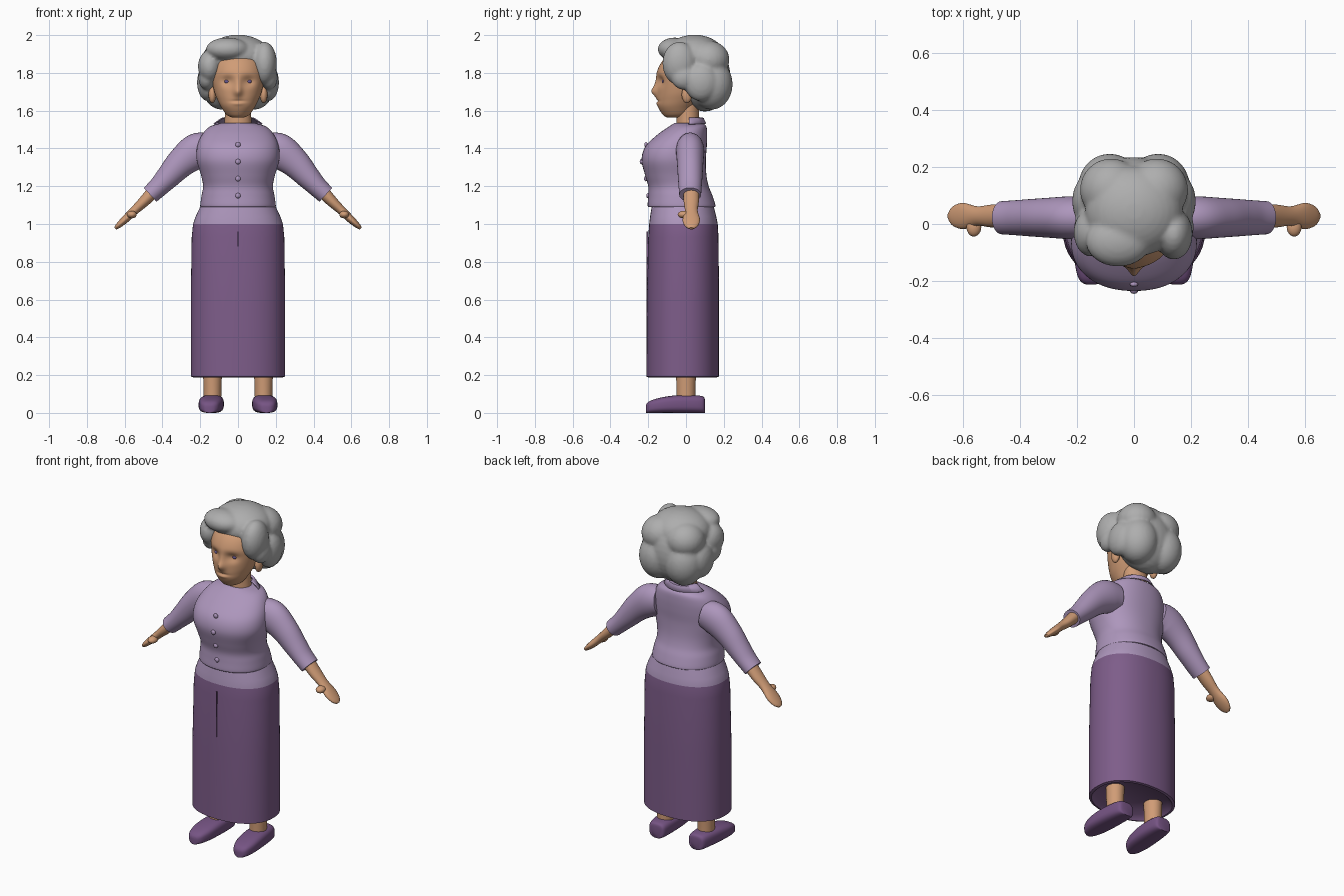
import bpy, bmesh, math
from mathutils import Vector, Matrix

cube = bpy.data.objects.get("Cube")
if cube:
    bpy.data.objects.remove(cube, do_unlink=True)


def material(name, r, g, b):
    # sRGB 0-255 to linear
    rgb = [((c / 255 + 0.055) / 1.055) ** 2.4 for c in (r, g, b)]
    m = bpy.data.materials.new(name)
    m.use_nodes = True
    m.diffuse_color = (*rgb, 1)
    bsdf = m.node_tree.nodes["Principled BSDF"]
    bsdf.inputs["Base Color"].default_value = (*rgb, 1)
    bsdf.inputs["Roughness"].default_value = 0.8
    return m


SKIN = material("skin", 208, 156, 118)
LAVENDER = material("lavender cloth", 173, 150, 188)
PLUM = material("plum cloth", 126, 93, 138)
SHOE = material("shoe purple", 118, 84, 132)
GREY = material("grey hair", 174, 174, 174)
EYE = material("eye violet", 108, 92, 150)


def finish(name, bm, *mats, angle=45):
    bmesh.ops.recalc_face_normals(bm, faces=bm.faces)
    mesh = bpy.data.meshes.new(name)
    bm.to_mesh(mesh)
    bm.free()
    ob = bpy.data.objects.new(name, mesh)
    bpy.context.collection.objects.link(ob)
    for m in mats:
        mesh.materials.append(m)
    bpy.ops.object.select_all(action="DESELECT")
    ob.select_set(True)
    bpy.context.view_layer.objects.active = ob
    bpy.ops.object.shade_smooth_by_angle(angle=math.radians(angle))
    return ob


def spline(rows, steps):
    # Catmull-Rom through the stations
    out = []
    for i in range(len(rows) - 1):
        a, b, c, d = (rows[max(0, min(len(rows) - 1, i + k))] for k in (-1, 0, 1, 2))
        for s in range(steps):
            t = s / steps
            out.append([q + t * (r - p + t * (2 * p - 5 * q + 4 * r - s2 + t * (3 * (q - r) + s2 - p))) / 2
                        for p, q, r, s2 in zip(a, b, c, d)])
    return out + [list(rows[-1])]


def loft(stations, n=48, power=2.0):
    # stations are (centre, u axis, v axis)
    bm = bmesh.new()
    rings = []
    for c, u, v in stations:
        ring = []
        for i in range(n):
            a = math.tau * i / n
            ca, sa = (math.copysign(abs(f) ** (2 / power), f) for f in (math.cos(a), math.sin(a)))
            ring.append(bm.verts.new(c + u * ca + v * sa))
        rings.append(ring)
    for lo, hi in zip(rings, rings[1:]):
        for i in range(n):
            j = (i + 1) % n
            bm.faces.new((lo[i], lo[j], hi[j], hi[i]))
    bm.faces.new(rings[0])
    bm.faces.new(rings[-1])
    return bm


def upright(rows, steps=5, x=0, **kw):
    # rows are (z, half width, front y, back y)
    return loft([(Vector((x, (f + b) / 2, z)), Vector((w, 0, 0)), Vector((0, (b - f) / 2, 0)))
                 for z, w, f, b in spline(rows, steps)], **kw)


def limb(rows, side, y):
    # rows are (x, z, half depth, half thickness)
    pts = spline(rows, 5)
    st = []
    for i, (x, z, d, t) in enumerate(pts):
        p, q = pts[max(0, i - 1)], pts[min(len(pts) - 1, i + 1)]
        along = Vector((q[0] - p[0], 0, q[1] - p[1])).normalized()
        st.append((Vector((x * side, y, z)), Vector((-along.z * side, 0, along.x)) * t, Vector((0, d, 0))))
    return loft(st, 32)


def blob(bm, centre, radii, seg=32):
    bmesh.ops.create_uvsphere(bm, u_segments=seg, v_segments=seg // 2, radius=1,
                              matrix=Matrix.LocRotScale(Vector(centre), None, Vector(radii)))


def ellipsoid(name, centre, radii, mat, seg=24):
    bm = bmesh.new()
    blob(bm, centre, radii, seg)
    return finish(name, bm, mat, angle=80)


# Skirt with pale waistband
bm = upright([(.215, .21, -.175, .14), (.188, .235, -.198, .162), (.192, .25, -.21, .175), (.6, .25, -.208, .175),
              (.93, .245, -.2, .172), (1.0, .238, -.195, .168), (1.04, .224, -.19, .16),
              (1.1, .196, -.18, .145)], steps=1, n=64, power=2.25)
for f in bm.faces:
    f.material_index = int(f.calc_center_median().z > 1.0)
finish("skirt", bm, PLUM, LAVENDER, angle=60)

# Front seam of the skirt
bm = bmesh.new()
bmesh.ops.create_cube(bm, size=1, matrix=Matrix.LocRotScale(Vector((0, -.205, .58)), None, Vector((.004, .008, .76))))
finish("skirt_seam", bm, PLUM)

# Jacket body
finish("jacket", upright([(1.09, .192, -.195, .148), (1.097, .2, -.203, .156), (1.15, .193, -.2, .14),
                          (1.2, .185, -.2, .12), (1.26, .196, -.217, .108), (1.34, .219, -.235, .105),
                          (1.41, .216, -.215, .11), (1.47, .192, -.155, .112), (1.515, .15, -.092, .108),
                          (1.535, .085, -.06, .09)], n=64, power=2.2), LAVENDER)

# Jacket buttons
for i, (z, y) in enumerate([(1.42, -.212), (1.33, -.236), (1.24, -.213), (1.15, -.201)]):
    ellipsoid(f"button_{i + 1}", (0, y, z), (.014, .009, .014), LAVENDER, 16)

# Collar around the back of the neck, ending in side points
bm = bmesh.new()
rows = []
for i in range(25):
    a = math.pi * i / 24
    c, s = math.cos(a), math.sin(a)
    flare = .022 * abs(c) ** 6
    rows.append([bm.verts.new((c * r, .015 + s * d, z)) for r, d, z in
                 ((.074, .062, 1.565), (.088, .078, 1.562), (.108 + flare, .092, 1.532))])
for p, q in zip(rows, rows[1:]):
    for k in range(2):
        bm.faces.new((p[k], q[k], q[k + 1], p[k + 1]))
collar = finish("collar", bm, LAVENDER)
collar.modifiers.new("thickness", "SOLIDIFY").thickness = .006

# Neck
finish("neck", upright([(1.5, .075, -.052, .075), (1.57, .07, -.05, .07), (1.68, .07, -.05, .07)]), SKIN)

# Head with nose, eye sockets and mouth shaped into it
bm = upright([(1.563, .03, -.1, -.02), (1.578, .06, -.122, .02), (1.62, .09, -.148, .05), (1.66, .11, -.153, .08),
              (1.7, .125, -.153, .1), (1.76, .138, -.153, .12), (1.81, .139, -.152, .13),
              (1.87, .125, -.12, .13), (1.92, .08, -.06, .1)], steps=8, n=96)


def bump(v, x, z, sx, sz):
    return math.exp(-((v.x - x) / sx) ** 2 - ((v.z - z) / sz) ** 2)


for vert in bm.verts:
    v = vert.co
    if v.y < -.03:
        v.y += (-.026 * bump(v, 0, 1.7, .022, .026) - .012 * bump(v, 0, 1.74, .018, .04)
                + .018 * (bump(v, .056, 1.755, .032, .026) + bump(v, -.056, 1.755, .032, .026))
                + .007 * bump(v, 0, 1.65, .035, .007) - .006 * bump(v, 0, 1.638, .03, .01))
finish("head", bm, SKIN, angle=80)

# Hair: overlapping waves fused into one soft mass
bm = bmesh.new()
blob(bm, (0, .1, 1.78), (.18, .135, .185))
blob(bm, (0, .045, 1.89), (.172, .16, .112))
blob(bm, (-.055, -.06, 1.925), (.115, .09, .062))
blob(bm, (-.15, -.03, 1.835), (.062, .085, .085))
blob(bm, (.14, -.035, 1.85), (.066, .09, .115))
for side in (-1, 1):
    blob(bm, (side * .165, -.01, 1.775), (.045, .068, .065))
    blob(bm, (side * .16, .08, 1.75), (.057, .09, .1))
    blob(bm, (side * .085, .135, 1.74), (.11, .112, .135))
    blob(bm, (side * .08, .12, 1.87), (.11, .11, .1))
hair = finish("hair", bm, GREY)
remesh = hair.modifiers.new("fuse", "REMESH")
remesh.mode = "VOXEL"
remesh.voxel_size = .01
remesh.use_smooth_shade = True
soften = hair.modifiers.new("soften", "SMOOTH")
soften.iterations = 4

for word, side in (("left", 1), ("right", -1)):
    # Ear and eye
    ellipsoid(word + "_ear", (side * .136, .005, 1.685), (.02, .028, .045), SKIN)
    ellipsoid(word + "_eye", (side * .058, -.119, 1.755), (.014, .008, .011), EYE)

    # Sleeve
    finish(word + "_sleeve", limb([(.15, 1.4, .07, .082), (.22, 1.385, .075, .094), (.3, 1.325, .07, .079),
                                   (.37, 1.25, .065, .064), (.42, 1.197, .061, .054),
                                   (.465, 1.155, .058, .05)], side, .022), LAVENDER)

    # Forearm, hand and thumb
    finish(word + "_forearm_and_hand", limb([(.44, 1.18, .042, .036), (.5, 1.117, .04, .029), (.55, 1.07, .034, .023),
                                             (.6, 1.022, .046, .02), (.635, .99, .034, .014),
                                             (.65, .976, .012, .007)], side, .028), SKIN)
    ellipsoid(word + "_thumb", (side * .562, -.01, 1.05), (.026, .034, .02), SKIN)

    # Leg and shoe
    finish(word + "_leg", upright([(.05, .046, -.05, .05), (.12, .047, -.05, .05), (.26, .052, -.055, .055)],
                                  x=side * .135, n=32), SKIN)
    shoe = [(.1, .03, .07), (.09, .05, .087), (.04, .06, .094), (-.05, .065, .093), (-.13, .062, .082),
            (-.185, .048, .066), (-.207, .03, .05), (-.213, .012, .035)]
    finish(word + "_shoe", loft([(Vector((side * (.138 - y * .06), y, h / 2)), Vector((w, 0, 0)), Vector((0, 0, h / 2)))
                                 for y, w, h in spline(shoe, 4)], 40, 3), SHOE, angle=60)
